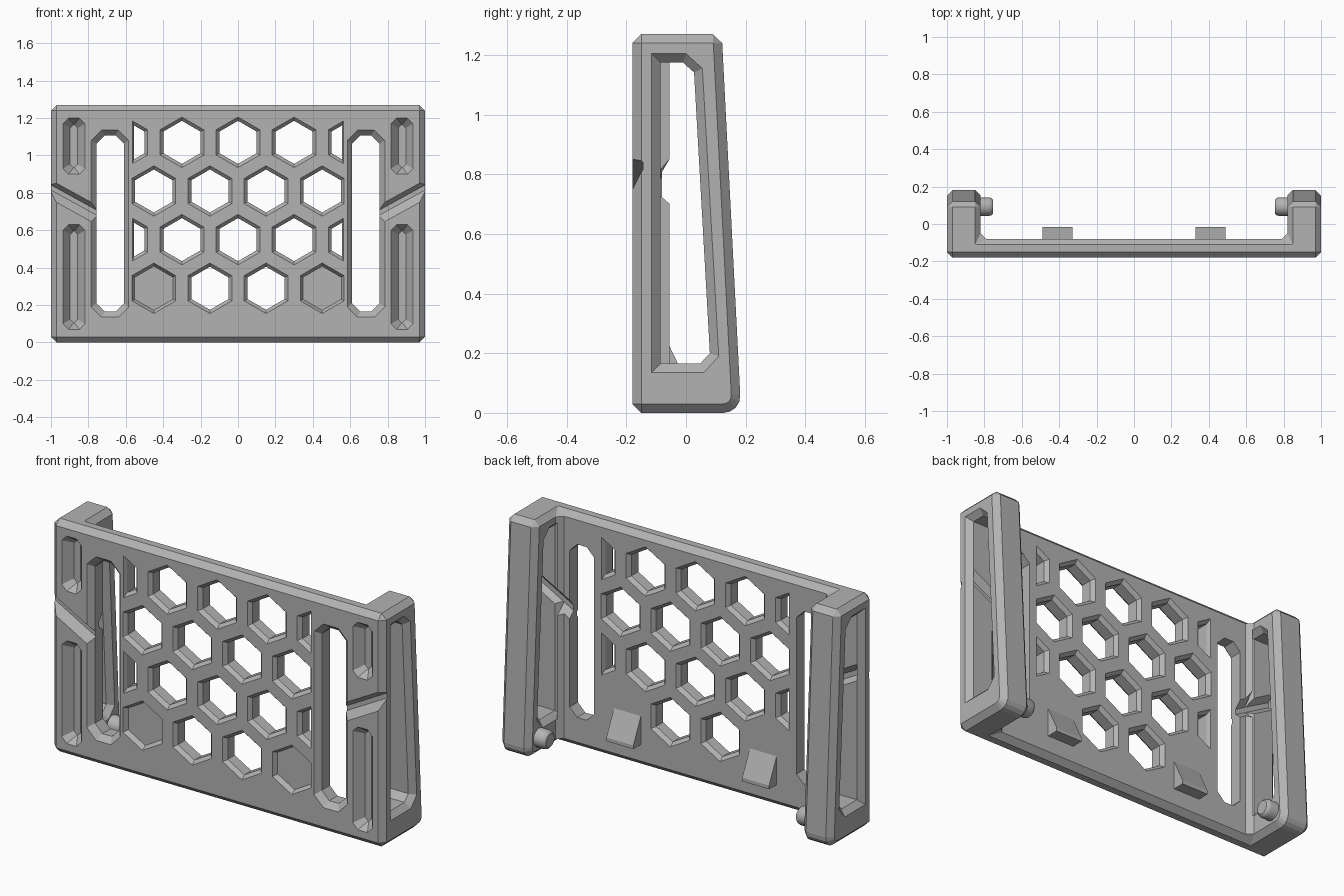
import bpy, bmesh, math

if "Cube" in bpy.data.objects:
    bpy.data.objects.remove(bpy.data.objects["Cube"])

grey = bpy.data.materials.new("mid_grey")
grey.diffuse_color = (0.45, 0.45, 0.45, 1)
grey.use_nodes = True
grey.node_tree.nodes["Principled BSDF"].inputs["Base Color"].default_value = grey.diffuse_color


def loft(bm, loops, mirror=False):
    """Closed solid through a list of equal length loops, optionally mirrored in x."""
    for s in ((1, -1) if mirror else (1,)):
        rings = [[bm.verts.new((s * x, y, z)) for x, y, z in lp] for lp in loops]
        n = len(rings[0])
        faces = [bm.faces.new(rings[0]), bm.faces.new(rings[-1][::-1])]
        for a, b in zip(rings, rings[1:]):
            for i in range(n):
                j = (i + 1) % n
                faces.append(bm.faces.new((a[j], a[i], b[i], b[j])))
        bmesh.ops.recalc_face_normals(bm, faces=faces)


def make(name, bm):
    me = bpy.data.meshes.new(name)
    bm.to_mesh(me)
    bm.free()
    me.materials.append(grey)
    ob = bpy.data.objects.new(name, me)
    bpy.context.collection.objects.link(ob)
    return ob


def cut(target, bm):
    tool = make("cutter", bm)
    tool.hide_render = True
    m = target.modifiers.new("cut", "BOOLEAN")
    m.object, m.operation, m.solver = tool, "DIFFERENCE", "EXACT"
    bpy.context.view_layer.objects.active = target
    bpy.ops.object.modifier_apply(modifier=m.name)
    bpy.data.objects.remove(tool)


def xz(pts, y):
    return [(x, y, z) for x, z in pts]


def yz(pts, x):
    return [(x, y, z) for y, z in pts]


def hexagon(cx, cz, r, xmax=9):
    out = []
    for i in range(6):
        a = math.radians(90 + 60 * i)
        out.append((cx + r * math.cos(a), cz + r * math.sin(a)))
    return out


def octagon(x0, x1, z0, z1, c):
    return [(x0 + c, z0), (x1 - c, z0), (x1, z0 + c), (x1, z1 - c),
            (x1 - c, z1), (x0 + c, z1), (x0, z1 - c), (x0, z0 + c)]


# U-shaped body: front panel with two tapering side arms
bm = bmesh.new()
H = 1.27


def u_shape(back, z):
    return [(x, y, z) for x, y in ((-1, -.18), (1, -.18), (1, back), (.82, back),
                                   (.82, -.08), (-.82, -.08), (-.82, back), (-1, back))]


loft(bm, [u_shape(.185, 0), u_shape(.12, H)])
heel = [e for e in bm.edges if all(v.co.y > .18 and v.co.z < .01 for v in e.verts)]
bmesh.ops.bevel(bm, geom=heel, offset=.06, segments=4, profile=.5, affect="EDGES")
sharp = [e for e in bm.edges if e.calc_face_angle(0) > math.radians(30)]
bmesh.ops.bevel(bm, geom=sharp, offset=.03, offset_type="OFFSET", segments=1, affect="EDGES")
body = make("bracket_body", bm)

bm = bmesh.new()
# Side arm windows, chamfered inside and out
W = [(-.115, .135), (.06, .135), (.11, .19), (.055, 1.155), (0, 1.205), (-.115, 1.205)]
I = [(-.085, .165), (.047, .165), (.08, .2), (.027, 1.142), (-.01, 1.175), (-.085, 1.175)]
loft(bm, [yz(W, 1.02), yz(W, 1), yz(I, .97), yz(I, .85), yz(W, .82), yz(W, .815)], True)

# Long slots in the panel
big, small = octagon(.585, .785, .135, 1.135, .055), octagon(.61, .757, .165, 1.108, .045)
loft(bm, [xz(big, -.2), xz(big, -.18), xz(small, -.15), xz(small, -.05)], True)

# Blind pockets in the front of the arms
for z0, z1 in ((.07, .63), (.9, 1.2)):
    o, i = octagon(.818, .936, z0, z1, .03), octagon(.857, .897, z0 + .035, z1 - .035, .018)
    loft(bm, [xz(o, -.2), xz(o, -.18), xz(i, -.13)], True)

# Honeycomb openings
for z, xs in ((1.07, (-.3, 0, .3)), (.81, (-.45, -.15, .15, .45)),
              (.55, (-.3, 0, .3)), (.29, (-.15, .15))):
    for x in xs:
        o, i = hexagon(x, z, .135), hexagon(x, z, .115)
        loft(bm, [xz(o, -.2), xz(o, -.18), xz(i, -.16), xz(i, -.1), xz(o, -.08), xz(o, -.06)])

# Clipped honeycomb openings at the panel ends
for z in (1.07, .55):
    def clipped(e):
        x0, x1, r = .483 + e, .565 - e * .5, .135 - e
        h0, h1 = r / 2, r / 2 + (x1 - x0) * .577
        return [(x0, z - h0), (x1, z - h1), (x1, z + h1), (x0, z + h0)]
    o, i = clipped(0), clipped(.018)
    loft(bm, [xz(o, -.2), xz(o, -.18), xz(i, -.16), xz(i, -.1), xz(o, -.08), xz(o, -.06)], True)

# Blind honeycomb recesses
o, i = hexagon(.45, .29, .135), hexagon(.45, .29, .118)
loft(bm, [xz(o, -.2), xz(o, -.18), xz(i, -.155)], True)
cut(body, bm)

# Diagonal grooves on the front and behind it
bm = bmesh.new()


def slanted(x0, x1, lo, hi):
    """Slanted band whose heights lo and hi are given at x = 1."""
    d = lambda x: (1 - x) * -.55
    return [(x0, lo + d(x0)), (x1, lo + d(x1)), (x1, hi + d(x1)), (x0, hi + d(x0))]


wide = slanted(.74, 1.03, .765, .868)
loft(bm, [xz(wide, -.2), xz(wide, -.18), xz(slanted(.74, 1.03, .815, .842), -.145)], True)
loft(bm, [xz(slanted(.74, .97, .79, .97), -.04), xz(slanted(.74, .97, .855, .885), -.115)], True)
cut(body, bm)

# Wedge catches on the back of the panel
bm = bmesh.new()
side = [(-.1, .12), (-.015, .12), (-.015, .14), (-.08, .275), (-.1, .275)]
loft(bm, [yz(side, .328), yz(side, .49)], True)
make("wedge_catches", bm)

# Round pegs on the inside of the arms
bm = bmesh.new()


def disc(x, r):
    return [(x, .093 + r * math.cos(a), .095 + r * math.sin(a))
            for a in (math.tau * k / 24 for k in range(24))]


loft(bm, [disc(.86, .05), disc(.775, .05), disc(.762, .046), disc(.753, .036)], True)
pegs = make("pegs", bm)
bpy.ops.object.select_all(action="DESELECT")
pegs.select_set(True)
bpy.context.view_layer.objects.active = pegs
bpy.ops.object.shade_smooth_by_angle(angle=math.radians(35))
